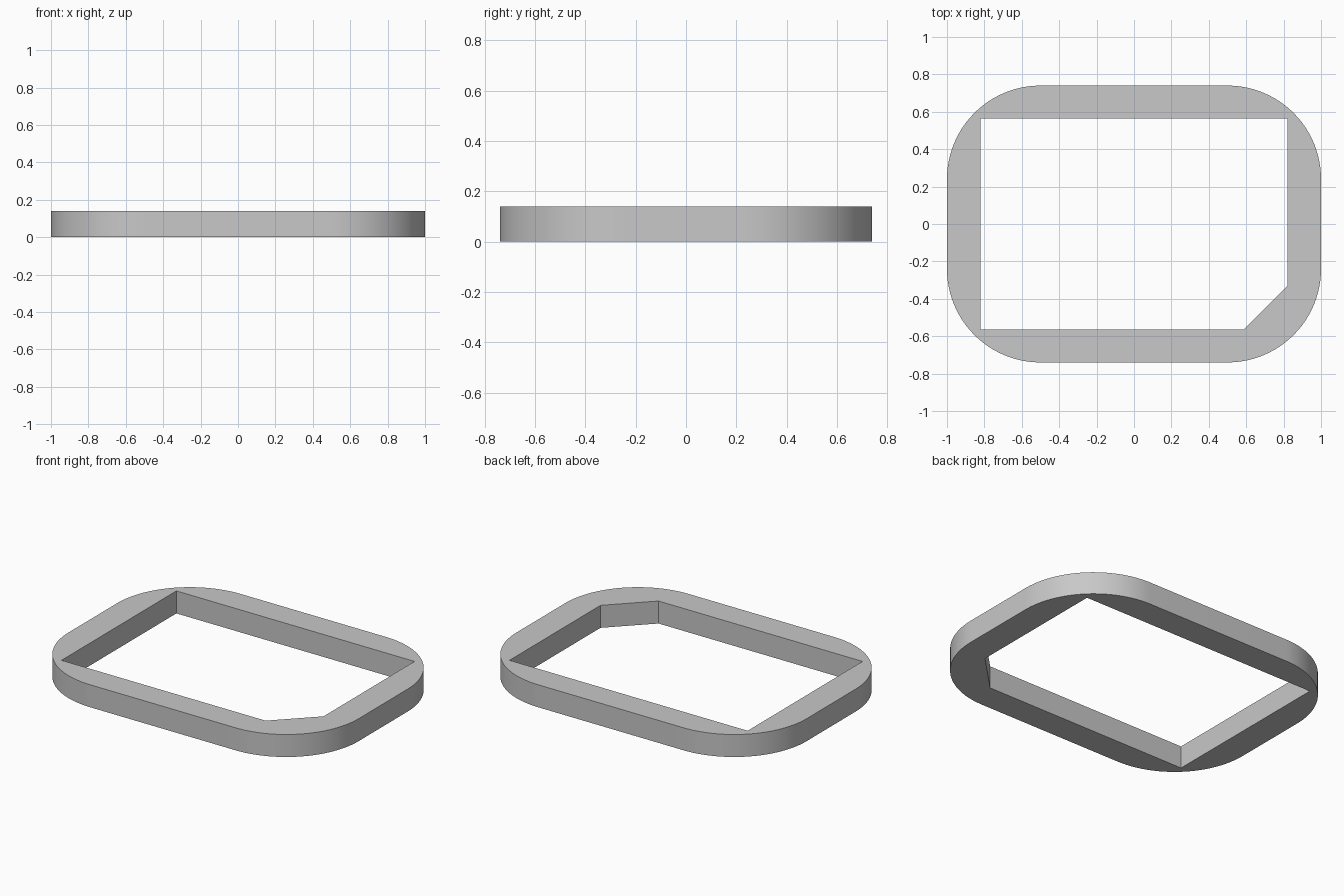
import bpy, bmesh, math
from mathutils import Vector

cube = bpy.data.objects.get("Cube")
if cube:
    bpy.data.objects.remove(cube, do_unlink=True)

HALF_X, HALF_Y, HEIGHT = 1.0, 0.74, 0.14
RADIUS, STEPS = 0.5, 24
IN_X, IN_Y, CHAMFER = 0.82, 0.565, 0.235

# Warm-free neutral grey
grey = bpy.data.materials.new("light_grey")
grey.use_nodes = True
colour = (0.58, 0.58, 0.58, 1.0)
grey.diffuse_color = colour
grey.node_tree.nodes["Principled BSDF"].inputs["Base Color"].default_value = colour


def rounded_rectangle():
    """Outer outline, one arc per corner, counter-clockwise."""
    points = []
    for quarter, (sx, sy) in enumerate([(1, 1), (-1, 1), (-1, -1), (1, -1)]):
        centre = Vector((sx * (HALF_X - RADIUS), sy * (HALF_Y - RADIUS), 0))
        for i in range(STEPS + 1):
            a = (quarter + i / STEPS) * math.pi / 2
            points.append(centre + RADIUS * Vector((math.cos(a), math.sin(a), 0)))
    return points


def chamfered_opening():
    """Rectangular opening with its front left corner cut off."""
    return [Vector((x, y, 0)) for x, y in (
        (IN_X, IN_Y), (-IN_X, IN_Y), (-IN_X, -IN_Y),
        (IN_X - CHAMFER, -IN_Y), (IN_X, CHAMFER - IN_Y))]


def add_loop(bm, points):
    verts = [bm.verts.new(p) for p in points]
    return [bm.edges.new((v, verts[(i + 1) % len(verts)])) for i, v in enumerate(verts)]


# Flat ring between the two outlines, extruded upward
bm = bmesh.new()
edges = add_loop(bm, rounded_rectangle()) + add_loop(bm, chamfered_opening())
bmesh.ops.triangle_fill(bm, edges=edges, use_beauty=True, normal=(0, 0, 1))
ring = bmesh.ops.extrude_face_region(bm, geom=bm.faces[:], use_keep_orig=True)
top = [g for g in ring["geom"] if isinstance(g, bmesh.types.BMVert)]
bmesh.ops.translate(bm, verts=top, vec=(0, 0, HEIGHT))
bmesh.ops.recalc_face_normals(bm, faces=bm.faces[:])

mesh = bpy.data.meshes.new("frame_ring")
bm.to_mesh(mesh)
bm.free()
mesh.materials.append(grey)
frame = bpy.data.objects.new("frame_ring", mesh)
bpy.context.collection.objects.link(frame)

# Smooth round corners, sharp rims
bpy.ops.object.select_all(action='DESELECT')
frame.select_set(True)
bpy.context.view_layer.objects.active = frame
bpy.ops.object.shade_smooth_by_angle(angle=math.radians(30))
